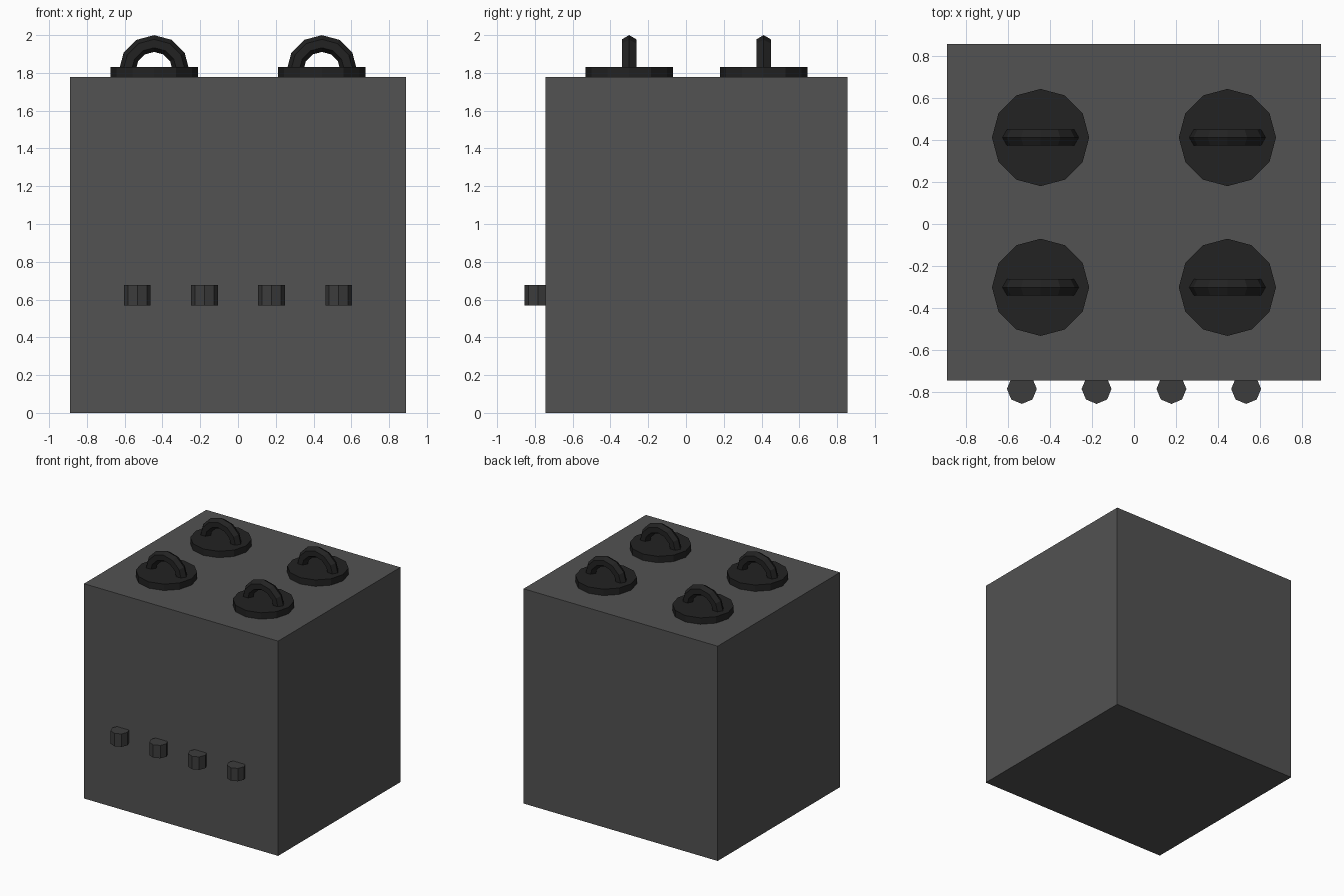
import bpy, bmesh
from math import sin, cos, pi
from mathutils import Matrix

if "Cube" in bpy.data.objects:
    bpy.data.objects.remove(bpy.data.objects["Cube"])


def material(name, value):
    mat = bpy.data.materials.new(name)
    mat.diffuse_color = (value, value, value, 1)
    mat.use_nodes = True
    mat.node_tree.nodes["Principled BSDF"].inputs["Base Color"].default_value = mat.diffuse_color
    return mat


BODY = material("dark_grey", 0.085)
KNOB = material("charcoal", 0.045)
IRON = material("near_black", 0.016)


def add_object(name, bm, mat, loc):
    bmesh.ops.recalc_face_normals(bm, faces=bm.faces)
    mesh = bpy.data.meshes.new(name)
    bm.to_mesh(mesh)
    bm.free()
    mesh.materials.append(mat)
    obj = bpy.data.objects.new(name, mesh)
    obj.location = loc
    bpy.context.collection.objects.link(obj)
    return obj


def box(name, size, loc, mat):
    bm = bmesh.new()
    bmesh.ops.create_cube(bm, size=1, matrix=Matrix.Diagonal((*size, 1)))
    return add_object(name, bm, mat, loc)


def prism(name, sides, radius, height, loc, mat):
    # rotation puts corners on the x and y axes
    bm = bmesh.new()
    bmesh.ops.create_cone(bm, cap_ends=True, segments=sides, radius1=radius,
                          radius2=radius, depth=height)
    return add_object(name, bm, mat, loc)


def arch(name, major, minor, steps, sides, loc, mat):
    # half ring standing in the xz plane
    bm = bmesh.new()
    rings = []
    for i in range(steps + 1):
        a = pi * i / steps
        ring = []
        for j in range(sides):
            b = 2 * pi * j / sides
            r = major + minor * cos(b)
            ring.append(bm.verts.new((r * cos(a), minor * sin(b), r * sin(a))))
        rings.append(ring)
    for p, q in zip(rings, rings[1:]):
        for j in range(sides):
            k = (j + 1) % sides
            bm.faces.new((p[j], p[k], q[k], q[j]))
    bm.faces.new(rings[0])
    bm.faces.new(rings[-1])
    return add_object(name, bm, mat, loc)


TOP = 1.778

# Main block, set back a little because the knobs stick out in front
box("stove_body", (1.778, 1.6, TOP), (0, 0.055, TOP / 2), BODY)

# Four discs on top, each with an arched handle
for x in (-0.444, 0.444):
    for y in (-0.301, 0.411):
        prism("burner_disc", 12, 0.231, 0.053, (x, y, TOP + 0.0265), IRON)
        arch("burner_arch", 0.142, 0.0444, 6, 6, (x, y, 1.8134), IRON)

# Row of upright octagonal knobs half sunk into the front
for x in (-0.533, -0.178, 0.178, 0.533):
    prism("front_knob", 8, 0.071, 0.107, (x, -0.784, 0.623), KNOB)
